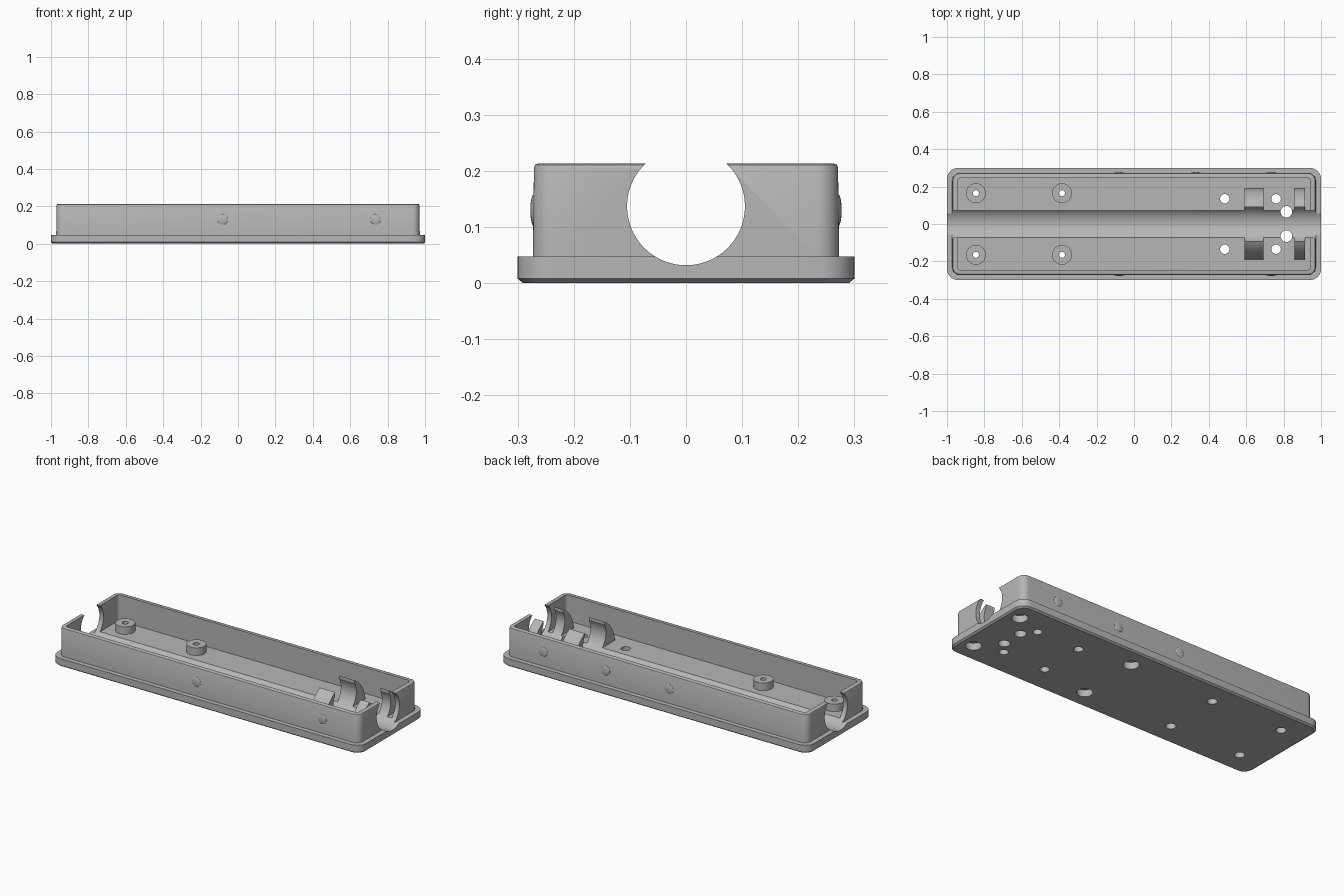
import bpy, bmesh, math
from mathutils import Matrix, Vector

if "Cube" in bpy.data.objects:
    bpy.data.objects.remove(bpy.data.objects["Cube"])

grey = bpy.data.materials.new("light_grey_plastic")
grey.diffuse_color = (0.47, 0.47, 0.47, 1)
grey.use_nodes = True
grey.node_tree.nodes["Principled BSDF"].inputs["Base Color"].default_value = grey.diffuse_color

AXIS_Z, BORE_R = 0.137, 0.105      # long round bore
FLOOR, TOP = 0.061, 0.213


def finish(name, bm):
    bmesh.ops.recalc_face_normals(bm, faces=bm.faces)
    me = bpy.data.meshes.new(name)
    bm.to_mesh(me)
    bm.free()
    me.materials.append(grey)
    ob = bpy.data.objects.new(name, me)
    bpy.context.collection.objects.link(ob)
    return ob


def rounded(hx, hy, r, z, seg=10):
    pts = []
    for i, (sx, sy) in enumerate([(1, 1), (-1, 1), (-1, -1), (1, -1)]):
        for k in range(seg + 1):
            a = math.pi / 2 * (i + k / seg)
            pts.append((sx * (hx - r) + r * math.cos(a),
                        sy * (hy - r) + r * math.sin(a), z))
    return pts


def loft(name, rings):
    """Solid through stacked rounded rectangles (hx, hy, r, z)."""
    bm = bmesh.new()
    loops = [[bm.verts.new(p) for p in rounded(*ring)] for ring in rings]
    n = len(loops[0])
    for a, b in zip(loops, loops[1:]):
        for i in range(n):
            j = (i + 1) % n
            bm.faces.new((a[i], a[j], b[j], b[i]))
    bm.faces.new(loops[0][::-1])
    bm.faces.new(loops[-1])
    return finish(name, bm)


def cylinder(name, r, a, b, seg=32):
    a, b = Vector(a), Vector(b)
    d = b - a
    bm = bmesh.new()
    bmesh.ops.create_cone(
        bm, cap_ends=True, segments=seg, radius1=r, radius2=r, depth=d.length,
        matrix=Matrix.Translation((a + b) / 2) @ d.to_track_quat('Z', 'Y').to_matrix().to_4x4())
    return finish(name, bm)


def boolean(ob, tool, op='DIFFERENCE'):
    m = ob.modifiers.new(op.lower(), 'BOOLEAN')
    m.operation, m.object, m.solver = op, tool, 'EXACT'
    bpy.context.view_layer.objects.active = ob
    bpy.ops.object.modifier_apply(modifier=m.name)
    bpy.data.objects.remove(tool)


# Tray: flange with chamfered foot, drafted walls, rounded rim
tray = loft("tray", [
    (0.990, 0.290, 0.050, 0.0), (1.0, 0.300, 0.060, 0.008),
    (1.0, 0.300, 0.060, 0.048), (0.972, 0.273, 0.040, 0.048),
    (0.970, 0.271, 0.038, TOP - 0.007), (0.968, 0.269, 0.036, TOP - 0.002),
    (0.963, 0.264, 0.031, TOP)])
boolean(tray, loft("cavity", [(0.944, 0.245, 0.015, FLOOR), (0.944, 0.245, 0.015, 0.3)]))

# Screw bosses
for x in (-0.845, -0.385):
    for y in (-0.165, 0.165):
        boolean(tray, cylinder("boss", 0.053, (x, y, FLOOR - 0.02), (x, y, 0.105)), 'UNION')

# Pairs of curved cradle arms: thin at the tip, thick at the base
for x0, x1 in ((0.592, 0.692), (0.858, 0.915)):
    for s in (-1, 1):
        a0, a1 = math.asin(0.013 / 0.19), math.acos(0.09 / 0.19)
        prof = [(0.19 * math.cos(a0 + (a1 - a0) * k / 16),
                 0.04 + 0.19 * math.sin(a0 + (a1 - a0) * k / 16)) for k in range(17)]
        prof += [(0.09, 0.12), (0.04, 0.12), (0.04, 0.053)]
        bm = bmesh.new()
        f = bm.faces.new([bm.verts.new((x0, s * y, z)) for y, z in prof])
        ext = bmesh.ops.extrude_face_region(bm, geom=[f])
        bmesh.ops.translate(bm, vec=(x1 - x0, 0, 0),
                            verts=[v for v in ext["geom"] if isinstance(v, bmesh.types.BMVert)])
        boolean(tray, finish("cradle_arm", bm), 'UNION')

# Long bore through both ends, channel floor and cradles
boolean(tray, cylinder("bore", BORE_R, (-1.1, 0, AXIS_Z), (1.1, 0, AXIS_Z), 96))

# Holes: (x, y, radius, bottom, top), mirrored in y
holes = [(-0.845, 0.165, 0.016, -0.1, 0.3), (-0.385, 0.165, 0.016, -0.1, 0.3),
         (-0.845, 0.165, 0.027, -0.1, 0.045), (-0.385, 0.165, 0.027, -0.1, 0.045),
         (0.485, 0.135, 0.025, -0.1, 0.1), (0.76, 0.135, 0.025, -0.1, 0.1),
         (0.815, 0.065, 0.031, -0.1, 0.15),
         (0.175, 0.185, 0.042, -0.1, 0.04), (0.92, 0.185, 0.042, -0.1, 0.04)]
for x, y, r, z0, z1 in holes:
    for s in (-1, 1):
        boolean(tray, cylinder("hole", r, (x, s * y, z0), (x, s * y, z1)))

# Snap bumps on the long walls: shallow domes
for s, xs in ((-1, (-0.08, 0.735)), (1, (-0.08, 0.33, 0.735))):
    for x in xs:
        bm = bmesh.new()
        bmesh.ops.create_uvsphere(
            bm, u_segments=28, v_segments=14, radius=1,
            matrix=Matrix.Translation((x, s * 0.2715, 0.13))
            @ Matrix.Diagonal((0.028, 0.006, 0.028, 1)) @ Matrix.Rotation(math.pi / 2, 4, 'X'))
        finish("snap_bump", bm)

# Smooth shading on round parts, sharp edges kept
for ob in bpy.context.scene.objects:
    bpy.ops.object.select_all(action='DESELECT')
    ob.select_set(True)
    bpy.context.view_layer.objects.active = ob
    bpy.ops.object.shade_smooth_by_angle(angle=math.radians(30))
